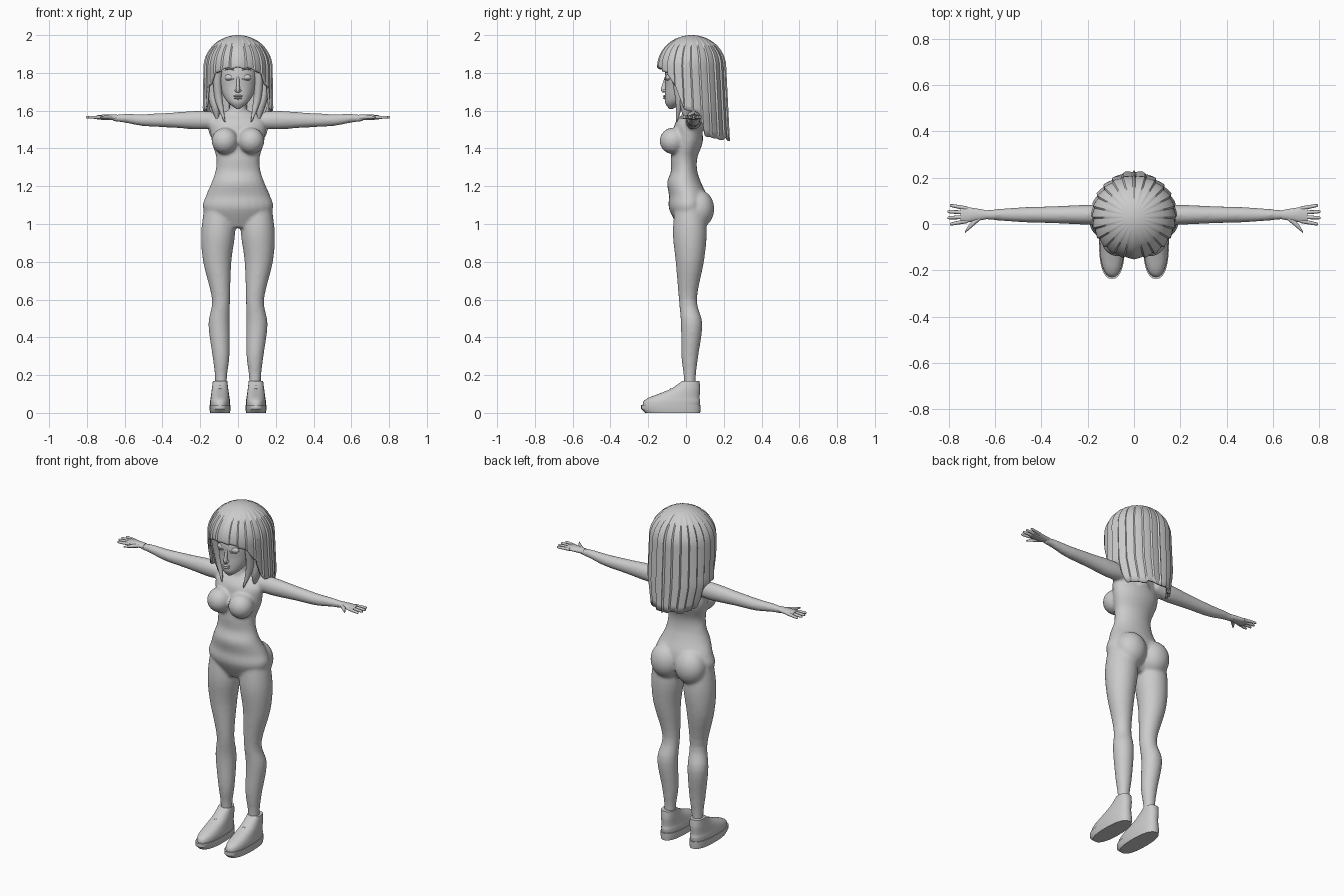
import bpy, bmesh, math
from mathutils import Matrix

cube = bpy.data.objects.get("Cube")
if cube:
    bpy.data.objects.remove(cube)

grey = bpy.data.materials.new("plain_grey")
grey.use_nodes = True
tone = (0.6, 0.6, 0.6, 1)
grey.diffuse_color = tone
grey.node_tree.nodes["Principled BSDF"].inputs["Base Color"].default_value = tone


def finish(name, bm, angle=50, recalc=True):
    """Turn a bmesh into a shaded object."""
    if recalc:
        bmesh.ops.recalc_face_normals(bm, faces=bm.faces)
    mesh = bpy.data.meshes.new(name)
    bm.to_mesh(mesh)
    bm.free()
    mesh.materials.append(grey)
    ob = bpy.data.objects.new(name, mesh)
    bpy.context.scene.collection.objects.link(ob)
    bpy.ops.object.select_all(action="DESELECT")
    ob.select_set(True)
    bpy.context.view_layer.objects.active = ob
    bpy.ops.object.shade_smooth_by_angle(angle=math.radians(angle))
    return ob


def ring(at, wide, deep=None, u=0, v=0):
    """One oval section: place on the axis, radii, and shift off the centre."""
    return (at, wide, deep or wide, u, v)


def refine(rings, steps):
    """Fill in sections along a smooth spline through the given rings."""
    padded = [rings[0], *rings, rings[-1]]
    result = []
    for quad in zip(padded, padded[1:], padded[2:], padded[3:]):
        for step in range(steps):
            t = step / steps
            section = []
            for before, start, end, after in zip(*quad):
                enter, leave = (end - before) / 2, (after - start) / 2
                gap = end - start
                bend = 3 * gap - 2 * enter - leave
                twist = enter + leave - 2 * gap
                section.append(start + t * (enter + t * (bend + t * twist)))
            result.append(section)
    return result + [rings[-1]]


def signed_power(value, power):
    return math.copysign(abs(value) ** (2 / power), value)


def loft(bm, rings, centre=(0, 0), axis="z", mirror=False, sides=24, steps=4, power=2):
    """Skin a closed tube over oval sections, optionally on both body sides."""
    for side in ((1, -1) if mirror else (1,)):
        loops = []
        for at, wide, deep, du, dv in refine(rings, steps):
            loop = []
            for i in range(sides):
                a = math.tau * i / sides
                u = centre[0] + du + wide * signed_power(math.cos(a), power)
                v = centre[1] + dv + deep * signed_power(math.sin(a), power)
                x, y, z = (u, v, at) if axis == "z" else (at, u, v)
                loop.append(bm.verts.new((side * x, y, z)))
            loops.append(loop)
        for low, high in zip(loops, loops[1:]):
            for i in range(sides):
                j = (i + 1) % sides
                bm.faces.new((low[i], low[j], high[j], high[i]))
        bm.faces.new(loops[0])
        bm.faces.new(loops[-1])


def ball(bm, centre, radii, mirror=False):
    for side in ((1, -1) if mirror else (1,)):
        place = Matrix.Translation((side * centre[0], centre[1], centre[2]))
        size = Matrix.Diagonal((*radii, 1))
        bmesh.ops.create_uvsphere(bm, u_segments=24, v_segments=14, radius=1,
                                  matrix=place @ size)


def lerp_table(table, x):
    for (x0, y0), (x1, y1) in zip(table, table[1:]):
        if x <= x1:
            return y0 + (y1 - y0) * (x - x0) / (x1 - x0)
    return table[-1][1]


# Body: torso, neck, limbs and soft masses fused into one skin
bm = bmesh.new()
torso = [ring(.98, wide=.11, deep=.05), ring(1.08, wide=.185, deep=.1),
         ring(1.15, wide=.17, deep=.1), ring(1.22, wide=.14, deep=.09, v=-.02),
         ring(1.28, wide=.12, deep=.07, v=-.02), ring(1.35, wide=.115, deep=.07, v=-.02),
         ring(1.44, wide=.14, deep=.08), ring(1.53, wide=.145, deep=.07),
         ring(1.58, wide=.1, deep=.05, v=.02), ring(1.6, wide=.06, deep=.04, v=.02)]
loft(bm, torso, centre=(0, .01))
neck = [ring(1.5, wide=.07), ring(1.58, wide=.05), ring(1.7, wide=.04)]
loft(bm, neck, centre=(0, .03))
leg = [ring(.1, wide=.03), ring(.2, wide=.033), ring(.3, wide=.045),
       ring(.47, wide=.057, u=.01, v=.01), ring(.6, wide=.048, v=-.01),
       ring(.8, wide=.075, u=.02), ring(.95, wide=.09, u=.015),
       ring(1.08, wide=.08, u=.01)]
loft(bm, leg, centre=(.09, .02), mirror=True)
arm = [ring(.1, wide=.04), ring(.2, wide=.043, deep=.05), ring(.35, wide=.037, deep=.04),
       ring(.5, wide=.032), ring(.6, wide=.024, v=.01), ring(.67, wide=.02, deep=.015, v=.01)]
loft(bm, arm, centre=(.04, 1.55), axis="x", mirror=True)
ball(bm, (.07, -.07, 1.44), (.07, .07, .07), mirror=True)
ball(bm, (.08, .07, 1.08), (.09, .08, .1), mirror=True)
body = finish("body", bm)
fuse = body.modifiers.new("fuse", "REMESH")
fuse.mode = "VOXEL"
fuse.voxel_size = 0.008
fuse.use_smooth_shade = True
soften = body.modifiers.new("soften", "SMOOTH")
soften.factor = 0.5
soften.iterations = 10

# Hands: palm, four fanned fingers and a thumb on each side
bm = bmesh.new()
hand = (.04, 1.565)
palm = [ring(.64, wide=.02, deep=.015), ring(.7, wide=.03, deep=.015),
        ring(.73, wide=.034, deep=.012), ring(.75, wide=.03, deep=.01)]
loft(bm, palm, centre=hand, axis="x", mirror=True)
for k in range(4):
    fan = k - 1.5
    reach = .81 - .01 * abs(fan)
    finger = [ring(.72, wide=.009, u=.018 * fan),
              ring(reach - .01, wide=.007, u=.026 * fan),
              ring(reach, wide=.002, u=.026 * fan)]
    loft(bm, finger, centre=hand, axis="x", mirror=True, sides=10)
thumb = [ring(.66, wide=.01, u=-.01), ring(.7, wide=.014, deep=.01, u=-.04),
         ring(.73, wide=.004, u=-.075)]
loft(bm, thumb, centre=hand, axis="x", mirror=True, sides=10)
finish("hands", bm)

# Head with a narrow jaw
bm = bmesh.new()
skull = [ring(1.61, wide=.01, v=-.08), ring(1.64, wide=.05, v=-.06),
         ring(1.68, wide=.078, v=-.034), ring(1.73, wide=.095, v=-.015),
         ring(1.8, wide=.107, deep=.11), ring(1.9, wide=.1, v=.02),
         ring(1.97, wide=.02, v=.03)]
loft(bm, skull, sides=32)
finish("head", bm)

# Nose and lips
bm = bmesh.new()
nose = [ring(1.695, wide=.01), ring(1.71, wide=.012, deep=.018),
        ring(1.73, wide=.009, deep=.014), ring(1.78, wide=.007, v=.01)]
loft(bm, nose, centre=(0, -.115), sides=14)
ball(bm, (.01, -.113, 1.706), (.008, .01, .007), mirror=True)
for height, half in ((1.677, .024), (1.666, .02)):
    ball(bm, (0, -.11, height), (half, .012, .006))
finish("nose_and_lips", bm)

# Lowered eyelids, lashes and brows
bm = bmesh.new()
ball(bm, (.043, -.09, 1.775), (.026, .018, .019), mirror=True)
for height, rise in ((1.768, -.004), (1.815, .006)):
    stroke = [ring(.02, wide=.002), ring(.043, wide=.004, deep=.003, v=rise),
              ring(.07, wide=.002, u=.02)]
    loft(bm, stroke, centre=(-.11, height), axis="x", mirror=True, sides=8)
finish("eyelids_and_brows", bm)

# Hair: one strand-ridged shell whose hem follows fringe, sides and back
hem = [(0, 1.83), (45, 1.79), (60, 1.72), (72, 1.6), (100, 1.58), (108, 1.45), (180, 1.44)]
width = [(1.44, .15), (1.6, .187), (2, .18)]
columns, rows, strand = 144, 28, 6
crown, top = 1.83, 2
bm = bmesh.new()
grid = []
for r in range(rows + 1):
    line = []
    fall = ((r + .15) / (rows + .15)) ** 2
    for c in range(columns):
        a = math.tau * c / columns
        turn = min(c, columns - c)
        ragged = .006 * (turn // strand * 5 % 3)
        low = lerp_table(hem, math.degrees(math.tau * turn / columns)) + ragged
        z = top - (top - low) * fall
        dome = math.sqrt(1 - (max(0, z - crown) / (top - crown)) ** 2)
        ridge = dome * (1 - .05 * (turn % strand) / strand)
        x = lerp_table(width, z) * ridge * math.sin(a)
        y = .03 + .05 * max(0, crown - z) - .183 * ridge * math.cos(a)
        line.append(bm.verts.new((x, y, z)))
    grid.append(line)
for up, down in zip(grid, grid[1:]):
    for c in range(columns):
        d = (c + 1) % columns
        bm.faces.new((up[c], down[c], down[d], up[d]))
bm.faces.new(grid[0])
hair = finish("hair", bm, angle=40, recalc=False)
thick = hair.modifiers.new("thickness", "SOLIDIFY")
thick.thickness = 0.012
thick.offset = -1

# Tapering locks framing the face
bm = bmesh.new()
front_lock = [ring(1.85, wide=.03, deep=.02, u=.01, v=-.02), ring(1.75, wide=.022, u=.01),
              ring(1.65, wide=.02, v=.015), ring(1.54, wide=.003, u=-.03)]
loft(bm, front_lock, centre=(.1, -.05), mirror=True, sides=12)
rear_lock = [ring(1.85, wide=.025, deep=.035, v=-.03), ring(1.72, wide=.028, deep=.035),
             ring(1.62, wide=.024, deep=.03, u=-.02), ring(1.55, wide=.005, u=-.03)]
loft(bm, rear_lock, centre=(.14, 0), mirror=True, sides=12)
finish("side_locks", bm)

# Shoe uppers
bm = bmesh.new()
foot = (.095, 0)
upper = [ring(.03, wide=.053, deep=.15, v=-.08), ring(.06, wide=.053, deep=.15, v=-.075),
         ring(.08, wide=.05, deep=.135, v=-.063), ring(.1, wide=.047, deep=.11, v=-.037),
         ring(.13, wide=.043, deep=.075), ring(.17, wide=.038, deep=.045, v=.026)]
loft(bm, upper, centre=foot, mirror=True, sides=32, power=2.3)
finish("shoes", bm)

# Flat shoe soles
bm = bmesh.new()
sole = [ring(0, wide=.052, deep=.145, v=-.07), ring(.02, wide=.056, deep=.157, v=-.08),
        ring(.042, wide=.056, deep=.157, v=-.08)]
loft(bm, sole, centre=foot, mirror=True, sides=32, steps=1, power=2.4)
finish("soles", bm, angle=35)

# Laces climbing the tongue
bm = bmesh.new()
for k in range(4):
    spot = (-.14 + .03 * k, .095 + .016 * k)
    lace = [ring(.07, wide=.004, u=.02, v=-.006), ring(.095, wide=.005, deep=.004),
            ring(.12, wide=.004, u=.02, v=-.006)]
    loft(bm, lace, centre=spot, axis="x", mirror=True, sides=8)
finish("laces", bm)
